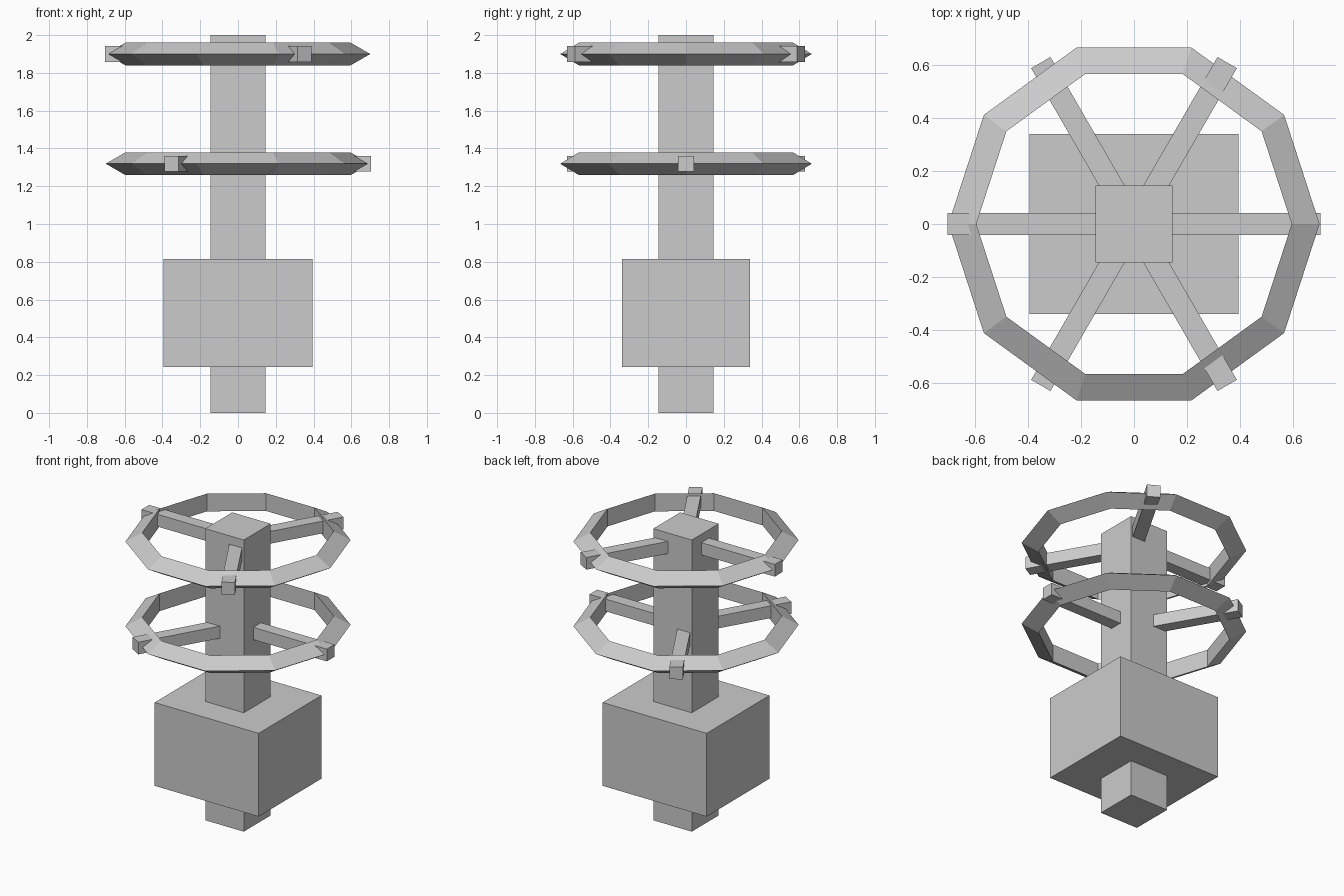
import bpy
from math import radians
from mathutils import Matrix

if "Cube" in bpy.data.objects:
    bpy.data.objects.remove(bpy.data.objects["Cube"])


def box(name, x, y, z, angle=0):
    """Axis-aligned box from (min, max) ranges, turned about the z axis."""
    bpy.ops.mesh.primitive_cube_add(size=1)
    ob = bpy.context.object
    ob.name = name
    size = [b - a for a, b in (x, y, z)]
    mid = [(a + b) / 2 for a, b in (x, y, z)]
    ob.data.transform(Matrix.Rotation(radians(angle), 4, 'Z')
                      @ Matrix.Translation(mid)
                      @ Matrix.Diagonal((*size, 1)))
    return ob


# Central post and the block around its lower half
box("post", (-0.146, 0.146), (-0.146, 0.146), (0, 2))
box("block", (-0.395, 0.395), (-0.34, 0.34), (0.244, 0.815))

# Two ten-sided rings of triangular section, each on three spokes
H = 0.042
for label, z, start in (("lower", 1.319, 0), ("upper", 1.90, 60)):
    bpy.ops.mesh.primitive_torus_add(
        major_segments=10, minor_segments=3,
        major_radius=0.63, minor_radius=0.07, location=(0, 0, z))
    bpy.context.object.name = label + "_ring"
    for i in range(3):
        box(f"{label}_spoke_{i + 1}", (0, 0.703), (-H, H),
            (z - H, z + H), start + 120 * i)
